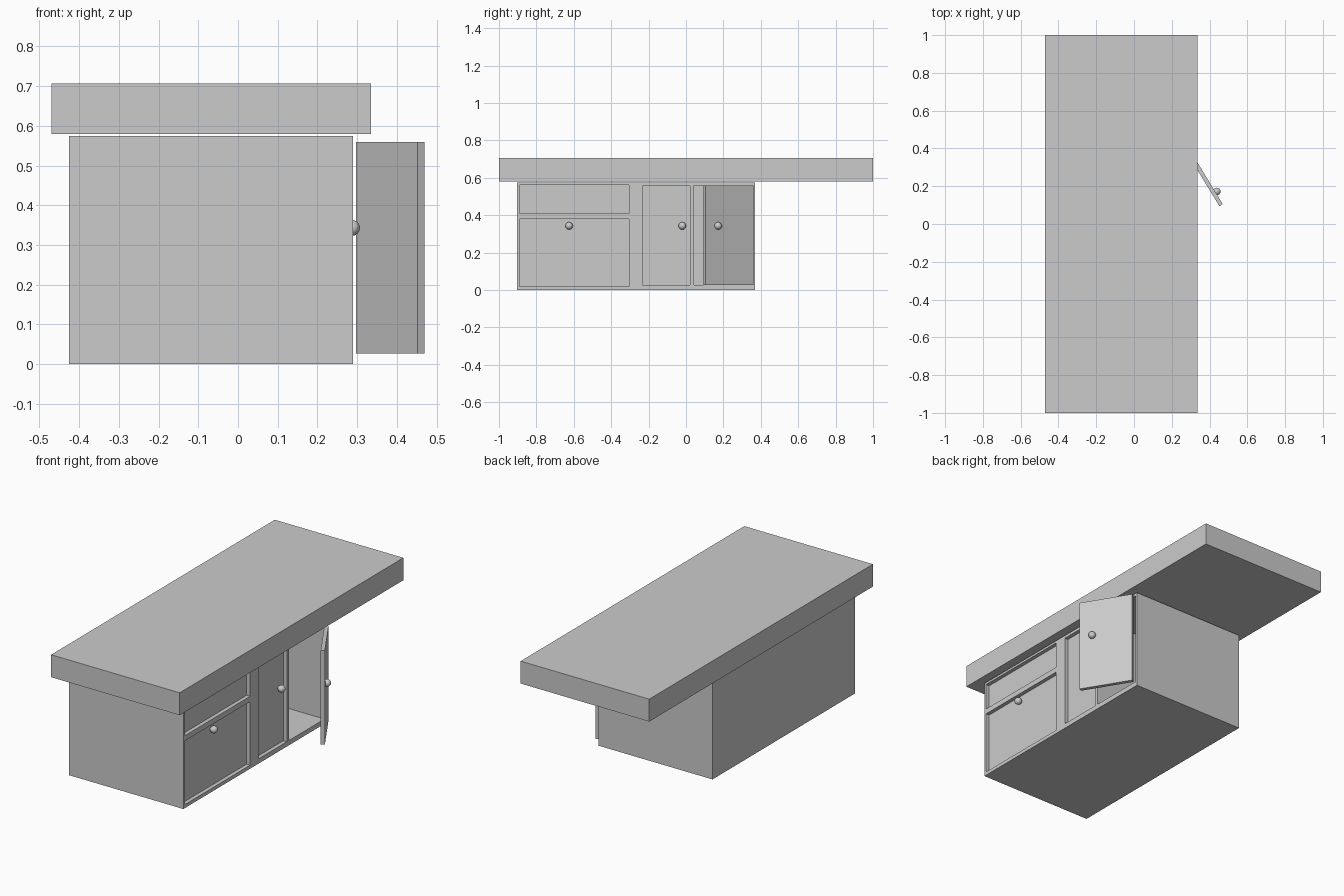
import bpy
from math import pi
from mathutils import Matrix, Vector

if "Cube" in bpy.data.objects:
    bpy.data.objects.remove(bpy.data.objects["Cube"])


def box(name, x, y, z):
    bpy.ops.mesh.primitive_cube_add(size=1)
    o = bpy.context.object
    o.name = name
    lo, hi = Vector((x[0], y[0], z[0])), Vector((x[1], y[1], z[1]))
    o.data.transform(Matrix.Translation((lo + hi) / 2) @ Matrix.Diagonal((*(hi - lo), 1)))
    return o


def knob(name, x, y, z, direction):
    # round head on a short stem that runs back into the panel
    d = Vector(direction).normalized()
    rot = d.to_track_quat('Z', 'Y').to_euler()
    c = Vector((x, y, z))
    bpy.ops.mesh.primitive_uv_sphere_add(segments=24, ring_count=12, radius=0.02,
                                         location=c, rotation=rot)
    bpy.context.object.name = name
    bpy.ops.object.shade_smooth_by_angle()
    bpy.ops.mesh.primitive_cylinder_add(vertices=16, radius=0.009, depth=0.026,
                                        location=c - d * 0.013, rotation=rot)
    bpy.context.object.name = name + "_stem"
    bpy.ops.object.shade_smooth_by_angle()


# Countertop slab with a long overhang
box("countertop", (-0.47, 0.335), (-1, 1), (0.58, 0.707))

# Cabinet carcass with recessed panels and one open cupboard
body = box("cabinet_body", (-0.425, 0.29), (-0.903, 0.37), (0, 0.574))
FRONT, RECESS = 0.29, 0.268
openings = {
    "upper_drawer": (RECESS, (-0.89, -0.305), (0.41, 0.561)),
    "lower_drawer": (RECESS, (-0.89, -0.305), (0.02, 0.38)),
    "closed_door": (RECESS, (-0.232, 0.022), (0.027, 0.557)),
    "open_cupboard": (-0.405, (0.042, 0.359), (0.027, 0.56)),
}
for name, (depth, y, z) in openings.items():
    cutter = box(name + "_cutter", (depth, FRONT + 0.05), y, z)
    cutter.hide_render = True
    mod = body.modifiers.new(name, 'BOOLEAN')
    mod.object = cutter
    mod.solver = 'EXACT'
    bpy.context.view_layer.objects.active = body
    bpy.ops.object.modifier_apply(modifier=mod.name)
    bpy.data.objects.remove(cutter)

# Door swung open about its hinge at the far end of the cupboard
door = box("open_door", (-0.021, 0), (-0.298, 0), (0.027, 0.56))
door.location = (0.315, 0.36, 0)
door.rotation_euler.z = 0.5465 * 180 / 180

# Knobs
knob("drawer_knob", 0.287, -0.625, 0.343, (1, 0, 0))
knob("closed_door_knob", 0.287, -0.02, 0.343, (1, 0, 0))
knob("open_door_knob", 0.438, 0.172, 0.343, (0.853, 0.52, 0))
